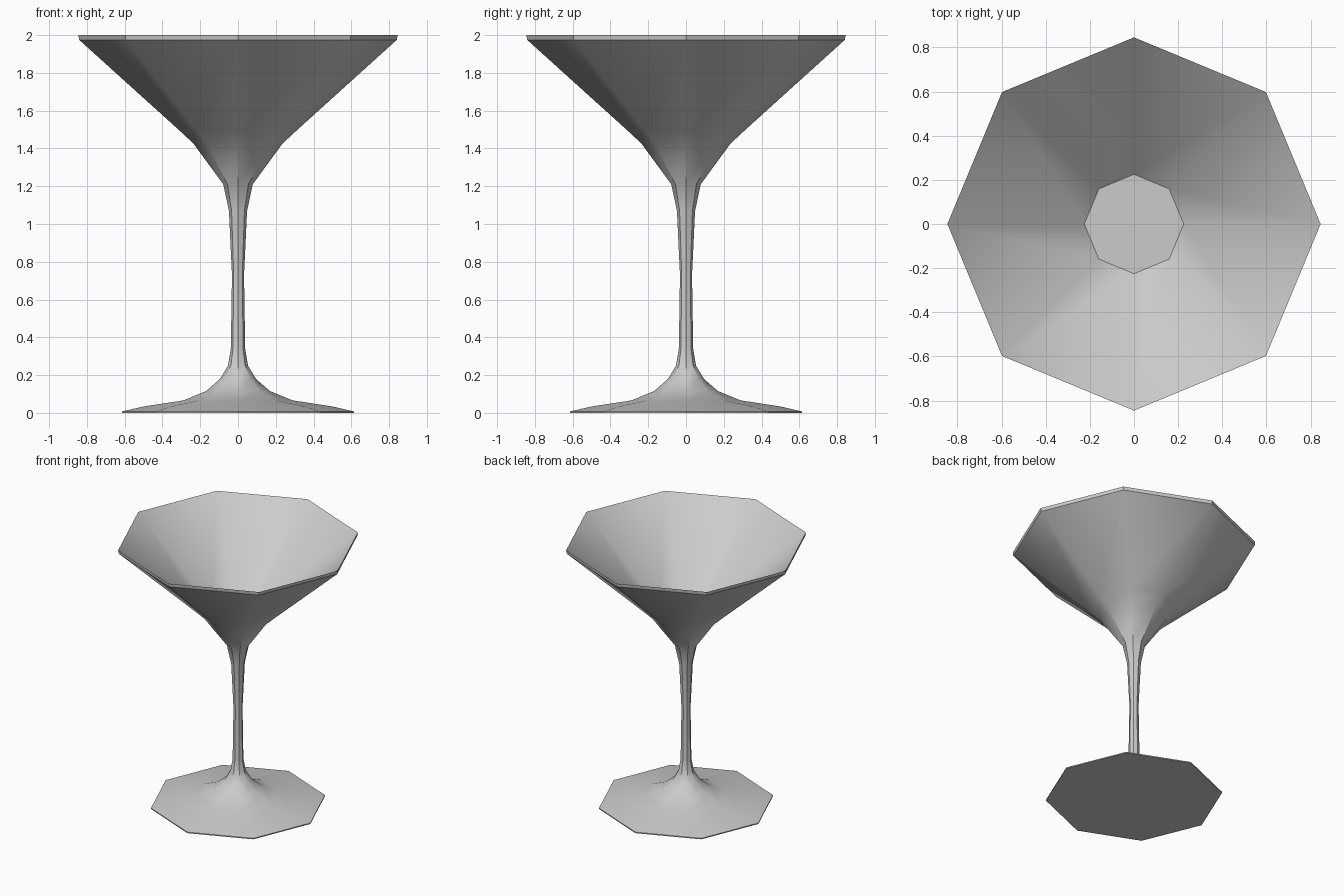
import bpy, bmesh
from math import cos, sin, tau

if "Cube" in bpy.data.objects:
    bpy.data.objects.remove(bpy.data.objects["Cube"])

SIDES = 8


def lathe(name, profile):
    """Revolve (radius, z) points into a closed eight-sided solid."""
    bm = bmesh.new()
    rings = [[bm.verts.new((r * cos(tau * i / SIDES), r * sin(tau * i / SIDES), z))
              for i in range(SIDES)] for r, z in profile]
    for a, b in zip(rings, rings[1:]):
        for i in range(SIDES):
            j = (i + 1) % SIDES
            bm.faces.new((a[i], a[j], b[j], b[i]))
    # underside of the foot and floor of the bowl
    bm.faces.new(rings[0][::-1])
    bm.faces.new(rings[-1])
    bmesh.ops.recalc_face_normals(bm, faces=bm.faces)
    mesh = bpy.data.meshes.new(name)
    bm.to_mesh(mesh)
    bm.free()
    obj = bpy.data.objects.new(name, mesh)
    bpy.context.collection.objects.link(obj)
    bpy.context.view_layer.objects.active = obj
    obj.select_set(True)
    bpy.ops.object.shade_smooth_by_angle(angle=0.6)
    return obj


foot = [(0.613, 0.0), (0.613, 0.008), (0.50, 0.034), (0.29, 0.066), (0.17, 0.115), (0.095, 0.18)]
stem = [(0.053, 0.25), (0.038, 0.34), (0.032, 0.73), (0.048, 1.07), (0.078, 1.21)]
bowl_outside = [(0.235, 1.42), (0.325, 1.51), (0.841, 1.975), (0.845, 2.0)]
bowl_inside = [(0.225, 1.44)]

# the outline of the bowl is refined from the grid
bowl_outside[:2] = [(0.235, 1.425), (0.31, 1.495)]

lathe("cocktail_glass", foot + stem + bowl_outside + bowl_inside)
